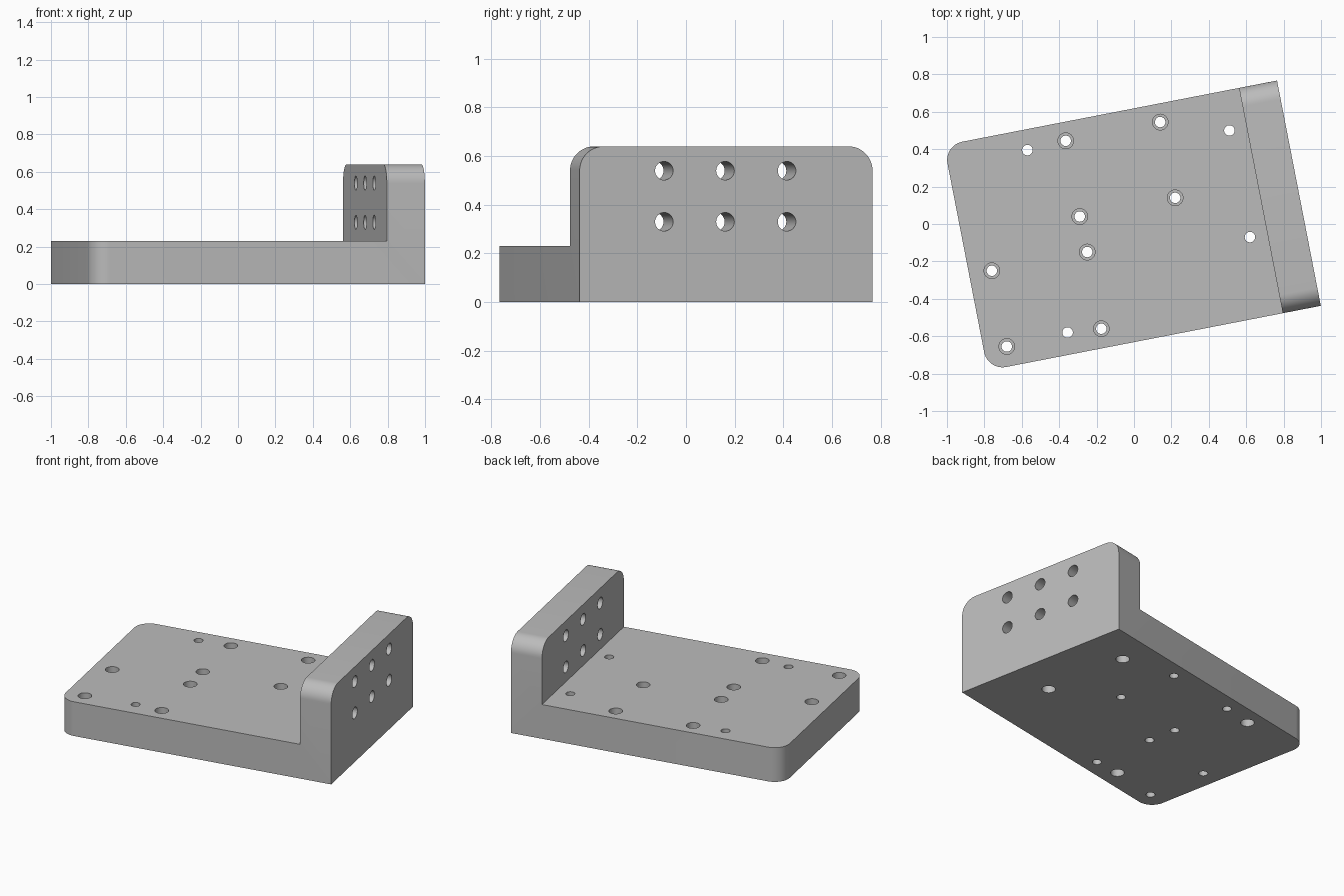
import bpy, bmesh, math
from mathutils import Matrix, Vector

cube = bpy.data.objects.get("Cube")
if cube:
    bpy.data.objects.remove(cube)

TURN = Matrix.Rotation(math.radians(11), 4, 'Z')
X0, X_WALL, X1 = -0.917, 0.69, 0.897
Y0, Y1 = -0.62, 0.607
PLATE_Z, WALL_Z = 0.23, 0.64
CORNER = 0.1

grey = bpy.data.materials.new("machined grey")
grey.use_nodes = True
grey.diffuse_color = (0.5, 0.5, 0.5, 1)
grey.node_tree.nodes["Principled BSDF"].inputs["Base Color"].default_value = (0.5, 0.5, 0.5, 1)


def make_object(name, bm):
    bmesh.ops.recalc_face_normals(bm, faces=bm.faces)
    mesh = bpy.data.meshes.new(name)
    bm.to_mesh(mesh)
    bm.free()
    mesh.materials.append(grey)
    obj = bpy.data.objects.new(name, mesh)
    bpy.context.collection.objects.link(obj)
    obj.matrix_world = TURN
    return obj


def cylinder(bm, centre, radius, depth, along_x=False):
    m = Matrix.Translation(centre)
    if along_x:
        m = m @ Matrix.Rotation(math.pi / 2, 4, 'Y')
    bmesh.ops.create_cone(bm, cap_ends=True, segments=32, radius1=radius,
                          radius2=radius, depth=depth, matrix=m)


def local(x, y, z):
    return TURN.inverted() @ Vector((x, y, z))


# L-shaped bracket: side profile pulled across its width
bm = bmesh.new()
profile = [(X0, 0), (X1, 0), (X1, WALL_Z), (X_WALL, WALL_Z), (X_WALL, PLATE_Z), (X0, PLATE_Z)]
side = bm.faces.new([bm.verts.new((x, Y0, z)) for x, z in profile])
pulled = bmesh.ops.extrude_face_region(bm, geom=[side])["geom"]
bmesh.ops.translate(bm, vec=(0, Y1 - Y0, 0),
                    verts=[v for v in pulled if isinstance(v, bmesh.types.BMVert)])


# Rounded corners: plate's free end and the top of the wall
def is_corner(edge):
    a, b = (v.co for v in edge.verts)
    same_side = abs(a.y - b.y) < 1e-4
    at_end = max(a.x, b.x) < X0 + 1e-4
    at_top = min(a.z, b.z) > WALL_Z - 1e-4
    return same_side and (at_end or at_top)


bmesh.ops.bevel(bm, geom=[e for e in bm.edges if is_corner(e)], offset=CORNER,
                segments=12, profile=0.5, affect='EDGES')
bracket = make_object("angle_bracket", bm)

# Through holes in the plate and wall, and wider bores
bored_above = [(-0.365, 0.445), (0.14, 0.545), (0.22, 0.14), (-0.29, 0.04),
               (-0.25, -0.15), (-0.76, -0.25), (-0.68, -0.655), (-0.175, -0.56)]
bored_below = [(-0.57, 0.395), (0.51, 0.5), (0.62, -0.07), (-0.355, -0.58)]
holes, bores = bmesh.new(), bmesh.new()
for spots, face_z in ((bored_above, PLATE_Z), (bored_below, 0)):
    for x, y in spots:
        cylinder(holes, local(x, y, PLATE_Z / 2), 0.028, PLATE_Z + 0.1)
        cylinder(bores, local(x, y, face_z), 0.042, 0.22)
for y in (-0.266, -0.01, 0.248):
    for z in (0.33, 0.54):
        cylinder(holes, Vector(((X_WALL + X1) / 2, y, z)), 0.038, 0.4, along_x=True)
cutters = [make_object("hole_cutter", holes), make_object("bore_cutter", bores)]

bpy.ops.object.select_all(action='DESELECT')
bpy.context.view_layer.objects.active = bracket
bracket.select_set(True)
for cutter in cutters:
    cutter.hide_render = True
    cut = bracket.modifiers.new(cutter.name, 'BOOLEAN')
    cut.operation = 'DIFFERENCE'
    cut.solver = 'EXACT'
    cut.object = cutter
    bpy.ops.object.modifier_apply(modifier=cut.name)
for cutter in cutters:
    bpy.data.objects.remove(cutter)

bpy.ops.object.shade_smooth_by_angle(angle=math.radians(30))
